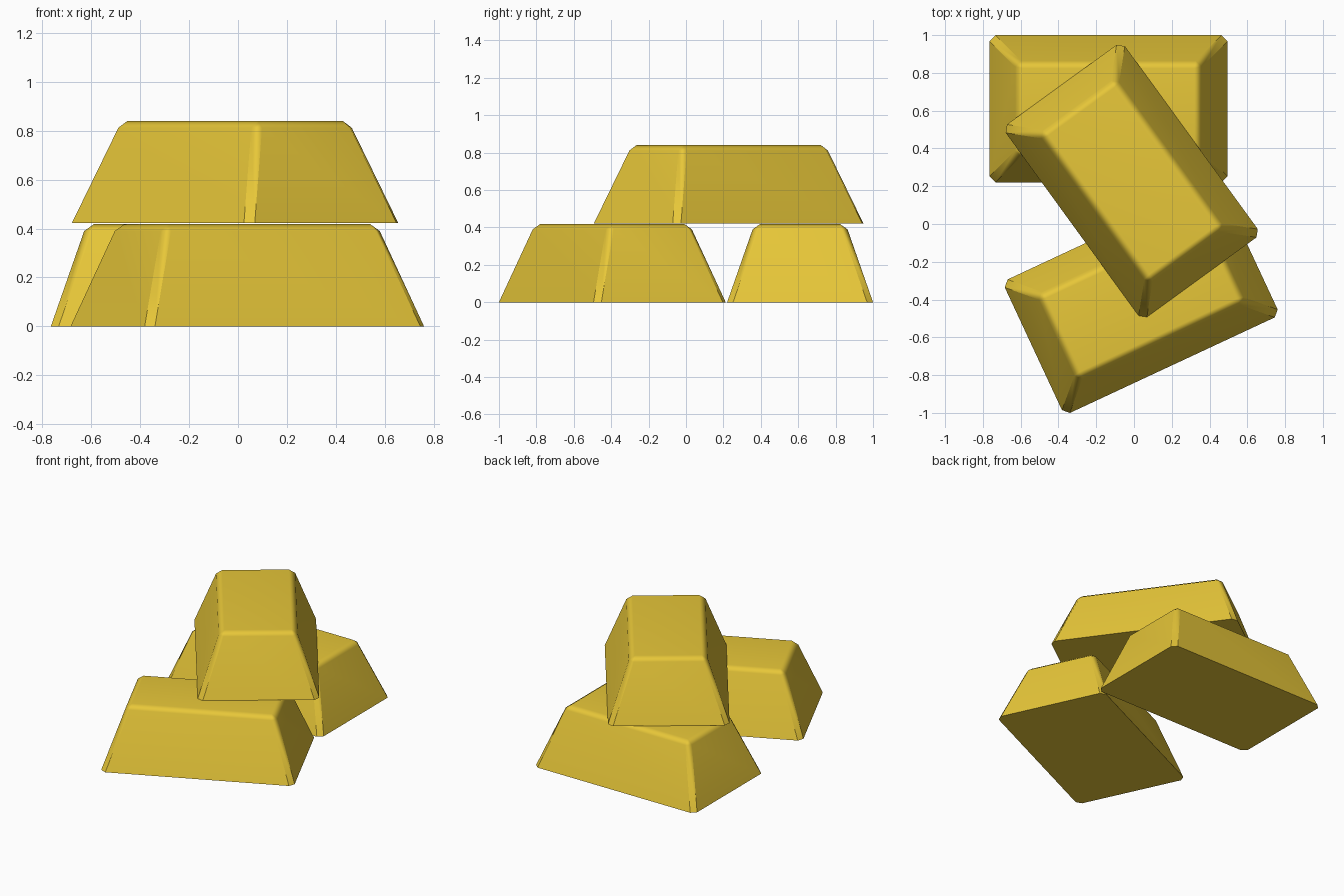
import bpy, bmesh, math
from mathutils import Matrix

if "Cube" in bpy.data.objects:
    bpy.data.objects.remove(bpy.data.objects["Cube"])

LENGTH, WIDTH, HEIGHT = 1.26, 0.78, 0.418
INSET = 0.146      # how far each side leans in at the top
BEVEL = 0.03

gold = bpy.data.materials.new("gold")
gold.diffuse_color = (0.80, 0.57, 0.04, 1)
gold.use_nodes = True
gold.node_tree.nodes["Principled BSDF"].inputs["Base Color"].default_value = gold.diffuse_color


def ingot(name, location, angle):
    """Tapered bar with chamfered top and corner edges and a sharp flat base."""
    bm = bmesh.new()
    bmesh.ops.create_cube(bm, size=1, matrix=Matrix.Translation((0, 0, 0.5)))
    for v in bm.verts:
        lean = INSET if v.co.z > 0.5 else 0
        v.co.x *= LENGTH - 2 * lean
        v.co.y *= WIDTH - 2 * lean
        v.co.z *= HEIGHT
    edges = [e for e in bm.edges if any(v.co.z > HEIGHT / 2 for v in e.verts)]
    bmesh.ops.bevel(bm, geom=edges, offset=BEVEL, offset_type='OFFSET',
                    segments=1, affect='EDGES', profile=0.5)
    mesh = bpy.data.meshes.new(name)
    bm.to_mesh(mesh)
    bm.free()
    mesh.materials.append(gold)
    obj = bpy.data.objects.new(name, mesh)
    bpy.context.collection.objects.link(obj)
    obj.location = location
    obj.rotation_euler.z = math.radians(angle)

    # Soft top edges, crisp corner edges, flat large faces
    bpy.ops.object.select_all(action='DESELECT')
    obj.select_set(True)
    bpy.context.view_layer.objects.active = obj
    bpy.ops.object.shade_smooth_by_angle(angle=math.radians(39))
    weighted = obj.modifiers.new("weighted_normals", 'WEIGHTED_NORMAL')
    weighted.keep_sharp = True


# Two bars on the ground and one lying across them
ingot("back_bar", (-0.135, 0.61, 0), 0)
ingot("front_bar", (0.038, -0.394, 0), 25)
ingot("top_bar", (-0.012, 0.228, 0.422), -54)
